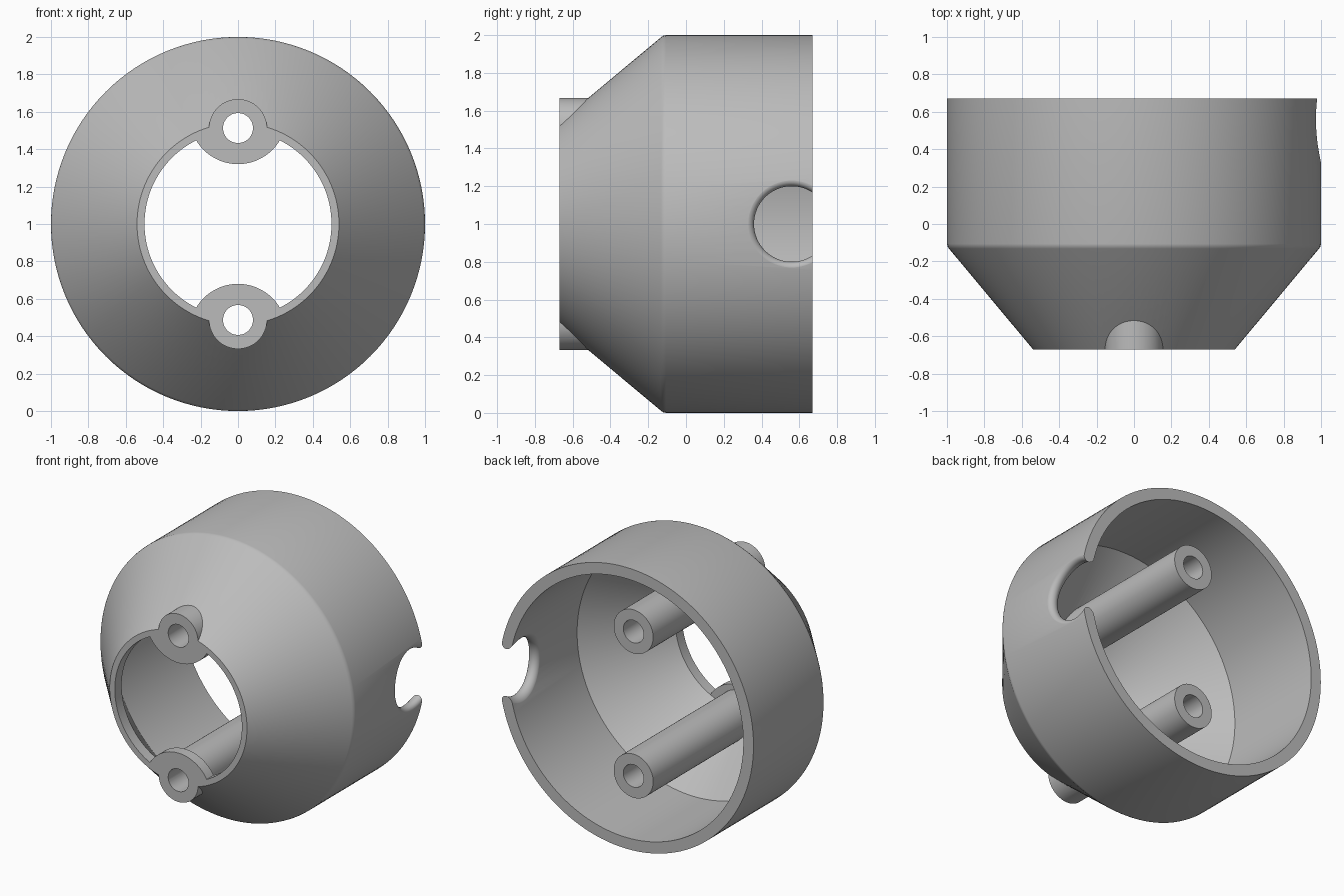
import bpy, bmesh, math
from math import sin, cos, pi, sqrt

cube = bpy.data.objects.get("Cube")
if cube:
    bpy.data.objects.remove(cube, do_unlink=True)

# Single matte grey
grey = bpy.data.materials.new("plain grey")
grey.use_nodes = True
GREY = (0.5, 0.5, 0.5, 1)
grey.diffuse_color = GREY
grey.node_tree.nodes["Principled BSDF"].inputs["Base Color"].default_value = GREY

FRONT, BACK, POST_END = -0.67, 0.67, 0.59
AXIS_Z = 1.0
LIP_BACK = -0.593


def make_object(name, rings, closed_profile=False):
    """Skin a list of equal-length rings; cap the ends unless the profile is closed."""
    bm = bmesh.new()
    loops = [[bm.verts.new(p) for p in ring] for ring in rings]
    n = len(loops[0])
    pairs = list(zip(loops, loops[1:]))
    if closed_profile:
        pairs.append((loops[-1], loops[0]))
    else:
        bm.faces.new(loops[0])
        bm.faces.new(loops[-1])
    for a, b in pairs:
        for i in range(n):
            j = (i + 1) % n
            bm.faces.new((a[i], a[j], b[j], b[i]))
    bmesh.ops.recalc_face_normals(bm, faces=bm.faces)
    mesh = bpy.data.meshes.new(name)
    bm.to_mesh(mesh)
    bm.free()
    mesh.materials.append(grey)
    obj = bpy.data.objects.new(name, mesh)
    bpy.context.collection.objects.link(obj)
    return obj


def ring(radius, y, z=AXIS_Z, n=128):
    return [(radius * cos(2 * pi * i / n), y, z + radius * sin(2 * pi * i / n))
            for i in range(n)]


def combine(target, tool, operation):
    mod = target.modifiers.new(operation, "BOOLEAN")
    mod.operation, mod.solver, mod.object = operation, "EXACT", tool
    bpy.context.view_layer.objects.active = target
    bpy.ops.object.modifier_apply(modifier=mod.name)
    bpy.data.objects.remove(tool, do_unlink=True)


# Hollow shell: outer cylinder and cone, inner cone and cylinder
profile = [(0.54, FRONT), (0.989, -0.132), (0.997, -0.12), (1.0, -0.106), (1.0, BACK),
           (0.92, BACK), (0.92, -0.091), (0.5, LIP_BACK), (0.5, FRONT)]
housing = make_object("housing", [ring(r, y) for r, y in profile], True)

# Screw posts, each with a curved lip plate in the front opening
for side in (1, -1):
    post_z = AXIS_Z + side * 0.513
    post = make_object("screw_post", [ring(0.155, FRONT, post_z, 64),
                                      ring(0.155, POST_END, post_z, 64)])
    combine(housing, post, "UNION")

    spread = math.atan2(0.225, -0.13)      # lip arc half angle, from straight inward
    spread = pi - spread
    outline = []
    for i in range(25):
        a = -pi / 3 + 2 * pi / 3 * i / 24
        outline.append((0.26 * sin(a), 0.58 - 0.26 * cos(a)))
    rim = math.atan2(0.235, 0.458)
    for i in range(17):
        a = rim - 2 * rim * i / 16
        outline.append((0.52 * sin(a), 0.52 * cos(a)))
    lip = make_object("lip_plate", [[(x, y, AXIS_Z + side * h) for x, h in outline]
                                    for y in (FRONT, LIP_BACK)])
    combine(housing, lip, "UNION")

# Through holes in the posts
for side in (1, -1):
    z = AXIS_Z + side * 0.513
    hole = make_object("hole_cutter", [ring(0.08, -0.9, z, 48), ring(0.08, 0.9, z, 48)])
    combine(housing, hole, "DIFFERENCE")


# Side cable notch with fully rounded edges that follow the curved wall
def notch_ring(radius, depth, n=72):
    pts = []
    for i in range(n):
        a = 2 * pi * (i + 0.5) / n
        h = radius * sin(a)
        pts.append((sqrt((1 - depth) ** 2 - h * h), 0.56 + radius * cos(a), AXIS_Z + h))
    return pts


steps = [(0.241, -0.1)]
for i in range(13):
    a = pi * i / 12
    steps.append((0.24 - 0.04 * sin(a), 0.04 - 0.041 * cos(a)))
steps.append((0.241, 0.18))
notch = make_object("notch_cutter", [notch_ring(r, d) for r, d in steps])
combine(housing, notch, "DIFFERENCE")

# Smooth shading with crisp edges
bpy.ops.object.select_all(action="DESELECT")
housing.select_set(True)
bpy.context.view_layer.objects.active = housing
bpy.ops.object.shade_smooth_by_angle(angle=math.radians(30))
